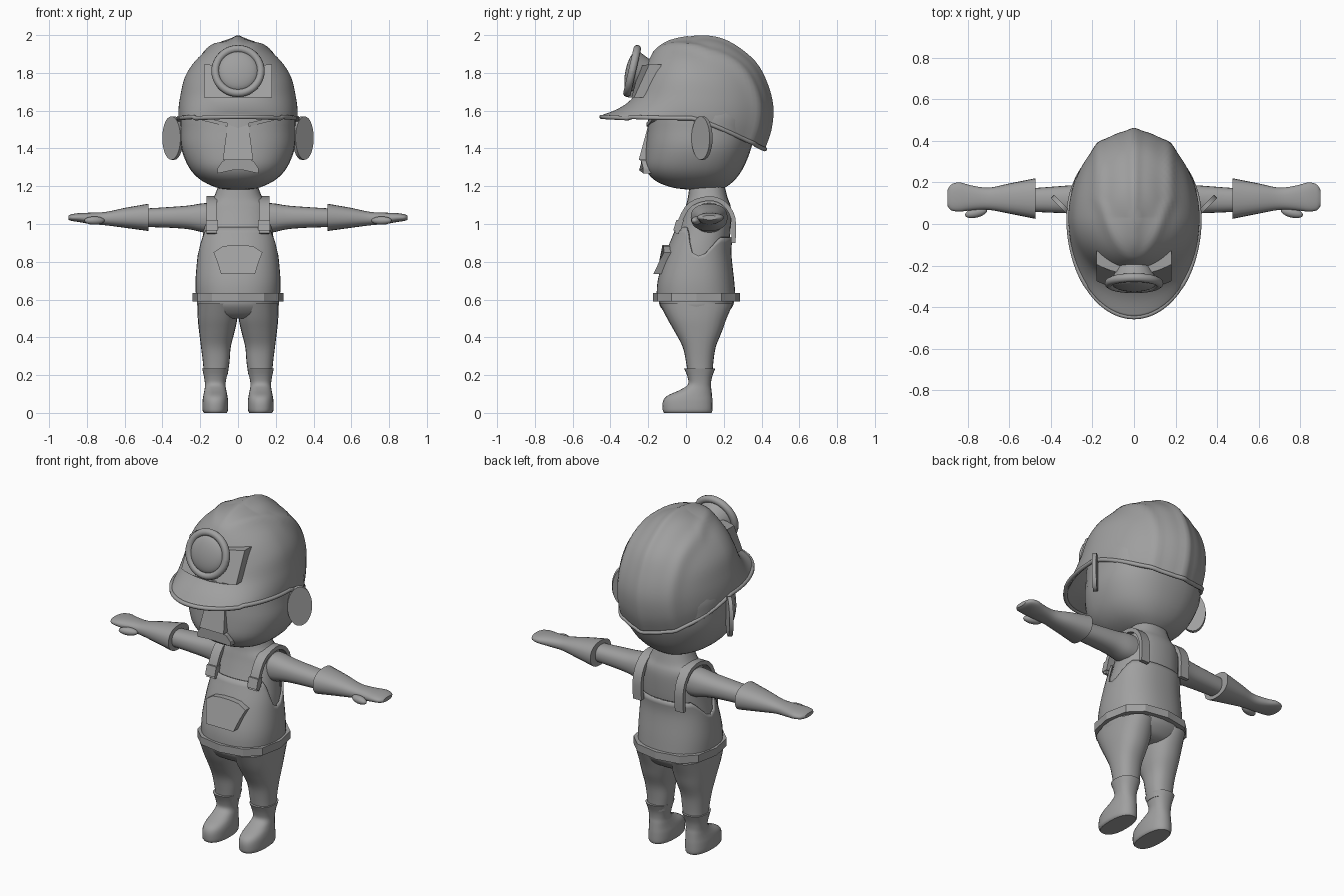
import bpy, bmesh
from math import sin, cos, pi, exp, radians
from mathutils import Vector, Matrix

cube = bpy.data.objects.get("Cube")
if cube:
    bpy.data.objects.remove(cube)

grey = bpy.data.materials.new("plain grey")
grey.use_nodes = True
tone = (0.35, 0.35, 0.35, 1)
grey.diffuse_color = tone
grey.node_tree.nodes["Principled BSDF"].inputs["Base Color"].default_value = tone


def finish(name, bm, mirror=False, thick=0, offset=1, angle=38):
    bmesh.ops.recalc_face_normals(bm, faces=bm.faces)
    mesh = bpy.data.meshes.new(name)
    bm.to_mesh(mesh)
    bm.free()
    mesh.materials.append(grey)
    for f in mesh.polygons:
        f.use_smooth = True
    mesh.set_sharp_from_angle(angle=radians(angle))
    obj = bpy.data.objects.new(name, mesh)
    bpy.context.collection.objects.link(obj)
    if thick:
        mod = obj.modifiers.new("Thickness", 'SOLIDIFY')
        mod.thickness, mod.offset = thick, offset
    if mirror:
        obj.modifiers.new("Mirror", 'MIRROR')
    return obj


def spline(rows, n=4):
    """Resample rows of numbers with a Catmull-Rom curve."""
    rows = [Vector(r) for r in rows]
    out = []
    for i in range(len(rows) - 1):
        a, b = rows[i], rows[i + 1]
        p, q = rows[max(i - 1, 0)], rows[min(i + 2, len(rows) - 1)]
        for k in range(n):
            t = k / n
            m0, m1 = (b - p) / 2, (q - a) / 2
            out.append(a + m0 * t + (3 * (b - a) - 2 * m0 - m1) * t * t
                       + (2 * (a - b) + m0 + m1) * t ** 3)
    return out + [rows[-1]]


def power(v, p):
    return (abs(v) ** p) * (1 if v >= 0 else -1)


def grid(rings, caps=True):
    """Join closed rings of points into a skin."""
    bm = bmesh.new()
    loops = [[bm.verts.new(p) for p in ring] for ring in rings]
    for lo, hi in zip(loops, loops[1:]):
        for i in range(len(lo)):
            bm.faces.new((lo[i - 1], lo[i], hi[i], hi[i - 1]))
    if caps:
        bm.faces.new(loops[0])
        bm.faces.new(loops[-1])
    return bm


def ring(row, axis, segs, square):
    """Rounded section from row = position, then the two extents."""
    t, a0, a1, b0, b1 = row
    pts = []
    for i in range(segs):
        w = 2 * pi * i / segs
        a = (a0 + a1) / 2 + (a1 - a0) / 2 * power(sin(w), square)
        b = (b0 + b1) / 2 - (b1 - b0) / 2 * power(cos(w), square)
        pts.append((a, b, t) if axis == 'z' else (t, a, b))
    return pts


def loft(name, rows, axis='z', segs=24, square=0.85, n=4, mirror=False):
    rings = [ring(r, axis, segs, square) for r in spline(rows, n)]
    return finish(name, grid(rings), mirror)


def plate(name, outline, place, depth, mirror=False):
    """Extruded outline; place maps (x, z) to a front surface y."""
    back = [(x, place(x, z) + depth, z) for x, z in outline]
    front = [(x, place(x, z), z) for x, z in outline]
    return finish(name, grid([back, front]), mirror, angle=25)


def ball(name, centre, size, turn=Matrix(), mirror=False):
    bm = bmesh.new()
    bmesh.ops.create_uvsphere(bm, u_segments=24, v_segments=14, radius=1)
    bm.transform(Matrix.Translation(centre) @ turn @ Matrix.Diagonal((*size, 1)))
    return finish(name, bm, mirror)


def sym(rows):
    """Expand half width to left and right extents."""
    return [(z, -w, w, y0, y1) for z, w, y0, y1 in rows]


# Head
loft("head", sym([(1.18, .05, .03, .17), (1.195, .12, -.08, .21), (1.235, .2, -.17, .26),
                  (1.3, .26, -.215, .305), (1.4, .3, -.215, .345), (1.5, .305, -.205, .365),
                  (1.6, .3, -.195, .365), (1.75, .24, -.17, .3), (1.9, .1, -.06, .17)]), segs=32)

# Torso
torso = sym([(.58, .205, -.14, .25), (.7, .21, -.135, .24), (.85, .197, -.09, .225),
             (.95, .185, -.05, .235), (1.05, .175, -.015, .24), (1.1, .165, 0, .235),
             (1.14, .13, .01, .22), (1.2, .105, .018, .205)])
loft("torso", torso)
loft("hips", sym([(.62, .21, -.145, .255), (.57, .216, -.14, .25), (.52, .19, -.1, .21),
                  (.5, .12, -.06, .17)]))

# Overalls bib with scooped armholes
dense = spline(torso)


def torso_section(z, grow):
    for a, b in zip(dense, dense[1:]):
        if a[0] <= z <= b[0]:
            r = a.lerp(b, (z - a[0]) / (b[0] - a[0]))
            return (z, r[1] - grow, r[2] + grow, r[3] - grow, r[4] + grow)


segs = 40
bib = []
for k in range(13):
    row = []
    for i in range(segs):
        c = cos(2 * pi * i / segs)
        rise = min(max((abs(c) - .1) / .45, 0), 1)
        top = .83 + rise * (.15 if c > 0 else .1)
        z = .6 + (top - .6) * k / 12
        row.append(ring(torso_section(z, .003), 'z', segs, .85)[i])
    bib.append(row)
finish("overalls_bib", grid(bib, caps=False), thick=.012)

# Shoulder straps and buckles
strap = spline([(-.05, .95), (-.025, 1.03), (.025, 1.105), (.12, 1.135), (.2, 1.11),
                (.25, 1.03), (.25, .9)], 3)
bands = []
for i, p in enumerate(strap):
    d = (strap[min(i + 1, len(strap) - 1)] - strap[max(i - 1, 0)]).normalized()
    out = Vector((-d.y, d.x)) * .012
    a, b = p + out, p - out
    bands.append([(.11, *a), (.166, *a), (.166, *b), (.11, *b)])
finish("shoulder_straps", grid(bands), mirror=True)
plate("strap_buckles", [(.107, .965), (.169, .965), (.169, 1.02), (.107, 1.02)],
      lambda x, z: -.068 + (z - .965) * .3, .04, mirror=True)

# Chest pocket
half = [(.09, .735), (.11, .8), (.13, .85), (.085, .88), (.03, .89)]
plate("chest_pocket", half + [(-x, z) for x, z in reversed(half)],
      lambda x, z: -.185 + (z - .735) * .38 + x * x * 1.5, .055)

# Belt
belt = [ring((z, -w, w, .055 - d, .055 + d), 'z', 12, .8)
        for z, w, d in ((.59, .24, .23), (.635, .24, .23), (.635, .2, .19), (.59, .2, .19))]
finish("belt", grid(belt + belt[:1], caps=False), angle=20)

# Legs and boots
loft("legs", [(.58, .005, .214, -.14, .25), (.5, .004, .213, -.1, .215), (.43, .018, .206, -.06, .19),
              (.35, .038, .196, -.018, .158), (.27, .045, .186, 0, .145), (.2, .055, .18, .01, .14)],
     mirror=True)
loft("boots", [(0, .06, .18, -.115, .135), (.015, .053, .188, -.123, .14), (.06, .052, .188, -.122, .14),
               (.09, .056, .184, -.1, .138), (.12, .062, .178, -.035, .135), (.15, .066, .175, .01, .132),
               (.19, .06, .18, .008, .138), (.235, .05, .19, -.01, .155)], mirror=True)

# Arms, gloves and thumbs
loft("arms", [(.1, .04, .2, .95, 1.11), (.18, .045, .2, .955, 1.11), (.26, .05, .19, .972, 1.098),
              (.36, .053, .182, .98, 1.09), (.52, .06, .17, .985, 1.08)], 'x', mirror=True)
loft("gloves", [(.475, .025, .22, .963, 1.107), (.6, .05, .195, .98, 1.085), (.7, .068, .175, .993, 1.064),
                (.78, .066, .185, 1.0, 1.06), (.84, .06, .2, 1.01, 1.058), (.88, .066, .19, 1.016, 1.052),
                (.897, .085, .165, 1.022, 1.045)], 'x', mirror=True)
ball("thumbs", (.76, .055, 1.018), (.055, .024, .022), Matrix.Rotation(radians(-14), 4, 'Z'), True)

# Ears: thin discs flaring backwards
bm = bmesh.new()
bmesh.ops.create_cone(bm, cap_ends=True, segments=28, radius1=1, radius2=1, depth=1)
turn = Matrix.Rotation(radians(-45), 4, 'Z') @ Matrix.Rotation(pi / 2, 4, 'Y')
bm.transform(Matrix.Translation((.345, .085, 1.455)) @ turn @ Matrix.Diagonal((.115, .068, .022, 1)))
finish("ears", bm, mirror=True)

# Nose, moustache and brows
nose = [[(x, y, z) for x, y in ((-w, d), (w, d), (w, -.15), (-w, -.15))]
        for z, w, d in ((1.34, .08, -.25), (1.56, .052, -.19))]
finish("nose", grid(nose))
half = [(.03, 1.285), (.108, 1.268), (.108, 1.295), (.085, 1.33), (.05, 1.348)]
plate("moustache", half + [(-x, z) for x, z in reversed(half)],
      lambda x, z: -.25 + x * x * 2, .07)
plate("brows", [(.055, 1.515), (.19, 1.548), (.19, 1.568), (.055, 1.535)],
      lambda x, z: -.213 + x * x * .9, .05, mirror=True)

# Helmet shell: side, back and front profiles (radius, height) blended round
profile = spline([(0, 1.988, 0, 1.988, 0, 1.988), (.09, 1.962, .12, 1.98, .12, 1.965),
                  (.15, 1.93, .22, 1.94, .2, 1.91), (.225, 1.865, .33, 1.85, .255, 1.81),
                  (.28, 1.78, .39, 1.74, .28, 1.73), (.305, 1.68, .42, 1.62, .32, 1.66),
                  (.315, 1.61, .41, 1.5, .39, 1.61), (.315, 1.56, .375, 1.4, .48, 1.575)])
shell = []
for rs, zs, rb, zb, rf, zf in profile[1:]:
    row = []
    for i in range(96):
        w = 2 * pi * i / 96
        c = cos(w)
        r, z, mix = (rb, zb, c ** 1.2) if c > 0 else (rf, zf, c * c)
        p = Vector((rs * sin(w), .03 + r * c, zs + (z - zs) * mix))
        # Three raised ribs that meet at the front
        if p.y > -.18:
            run = min((p.y + .18) / .3, 1)
            bump = sum(exp(-((p.x - s * .17 * run ** .6) / .028) ** 2) for s in (-1, 0, 1))
            p += (p - Vector((0, .05, 1.5))).normalized() * .013 * bump * run ** .5
        row.append(p)
    shell.append(row)
bm = grid(shell, caps=False)
bm.verts.ensure_lookup_table()
bm.faces.new(bm.verts[:96])
finish("helmet", bm, thick=.016, offset=-1, angle=50)

# Rolled helmet rim
curve = bpy.data.curves.new("helmet_rim", 'CURVE')
curve.dimensions = '3D'
curve.bevel_depth = .012
curve.bevel_resolution = 2
path = curve.splines.new('POLY')
path.points.add(95)
for pt, p in zip(path.points, shell[-1]):
    pt.co = (*(p * .995 if p.y < -.3 else p), 1)
path.use_cyclic_u = True
curve.materials.append(grey)
bpy.context.collection.objects.link(bpy.data.objects.new("helmet_rim", curve))

# Lamp mount wrapping the helmet front
xs = [-.18 + .03 * i for i in range(13)]
mount = [(x, 1.67) for x in xs] + [(x, 1.845 - (.18 - abs(x)) * .06) for x in reversed(xs)]
plate("lamp_mount", mount, lambda x, z: -.32 + (z - 1.67) * .46 + x * x * 1.4, .065)

# Headlamp: bezel, lens and housing, tilted upwards
tilt = Matrix.Translation((0, -.285, 1.81)) @ Matrix.Rotation(radians(77), 4, 'X')
bezel = [[tilt @ Vector(((.12 + .021 * cos(v)) * cos(u), (.12 + .021 * cos(v)) * sin(u), .021 * sin(v)))
          for v in [2 * pi * j / 10 for j in range(10)]]
         for u in [2 * pi * i / 40 for i in range(40)]]
finish("lamp_bezel", grid(bezel + bezel[:1], caps=False))
lens = ball("lamp_lens", (0, 0, 0), (.108, .108, .035))
lens.matrix_world = tilt
bm = bmesh.new()
bmesh.ops.create_cone(bm, cap_ends=True, segments=32, radius1=.07, radius2=.115, depth=.1)
bm.transform(tilt @ Matrix.Translation((0, 0, -.05)))
finish("lamp_housing", bm)
